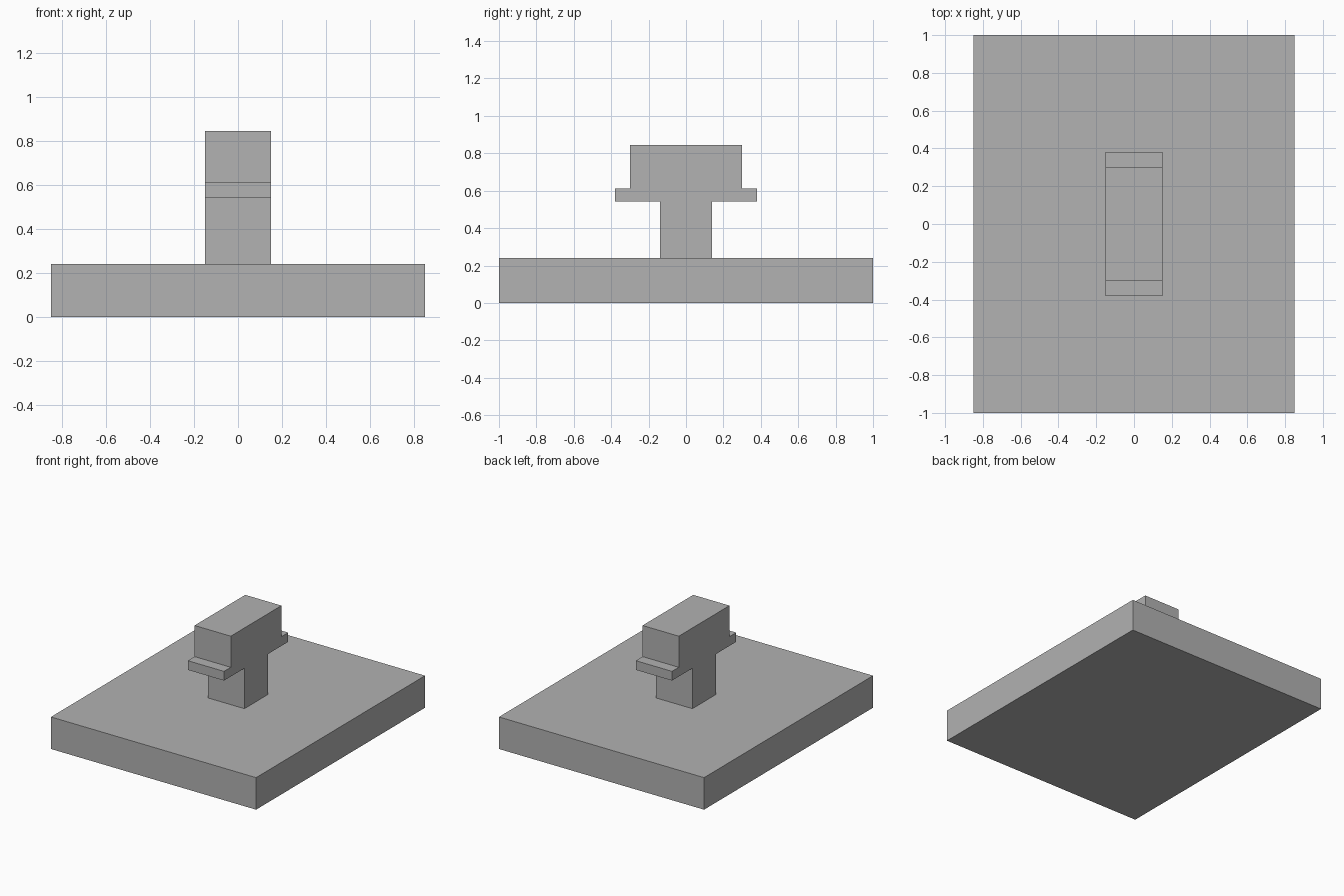
import bpy
import bmesh

cube = bpy.data.objects.get("Cube")
if cube:
    bpy.data.objects.remove(cube, do_unlink=True)

# Single plain grey material
grey = bpy.data.materials.new("plain_grey")
grey.use_nodes = True
colour = (0.445, 0.445, 0.445, 1.0)
grey.diffuse_color = colour
grey.node_tree.nodes["Principled BSDF"].inputs["Base Color"].default_value = colour


def extrude_profile(name, half_profile, half_width):
    """Mirror a (y, z) half profile across y = 0 and extrude it along x."""
    outline = half_profile + [(-y, z) for y, z in reversed(half_profile)]
    bm = bmesh.new()
    face = bm.faces.new([bm.verts.new((-half_width, y, z)) for y, z in outline])
    result = bmesh.ops.extrude_face_region(bm, geom=[face])
    moved = [v for v in result["geom"] if isinstance(v, bmesh.types.BMVert)]
    bmesh.ops.translate(bm, verts=moved, vec=(2 * half_width, 0, 0))
    bmesh.ops.recalc_face_normals(bm, faces=bm.faces)
    mesh = bpy.data.meshes.new(name)
    bm.to_mesh(mesh)
    bm.free()
    mesh.materials.append(grey)
    obj = bpy.data.objects.new(name, mesh)
    bpy.context.collection.objects.link(obj)
    return obj


BASE_TOP = 0.24

# Rectangular base slab
extrude_profile("base_slab", [(1.0, 0.0), (1.0, BASE_TOP)], 0.85)

# Upright: narrow stem, thin projecting ledge, wide head block
extrude_profile("stem_ledge_and_head", [
    (0.138, BASE_TOP), (0.138, 0.543),
    (0.38, 0.543), (0.38, 0.612),
    (0.30, 0.612), (0.30, 0.845),
], 0.15)
